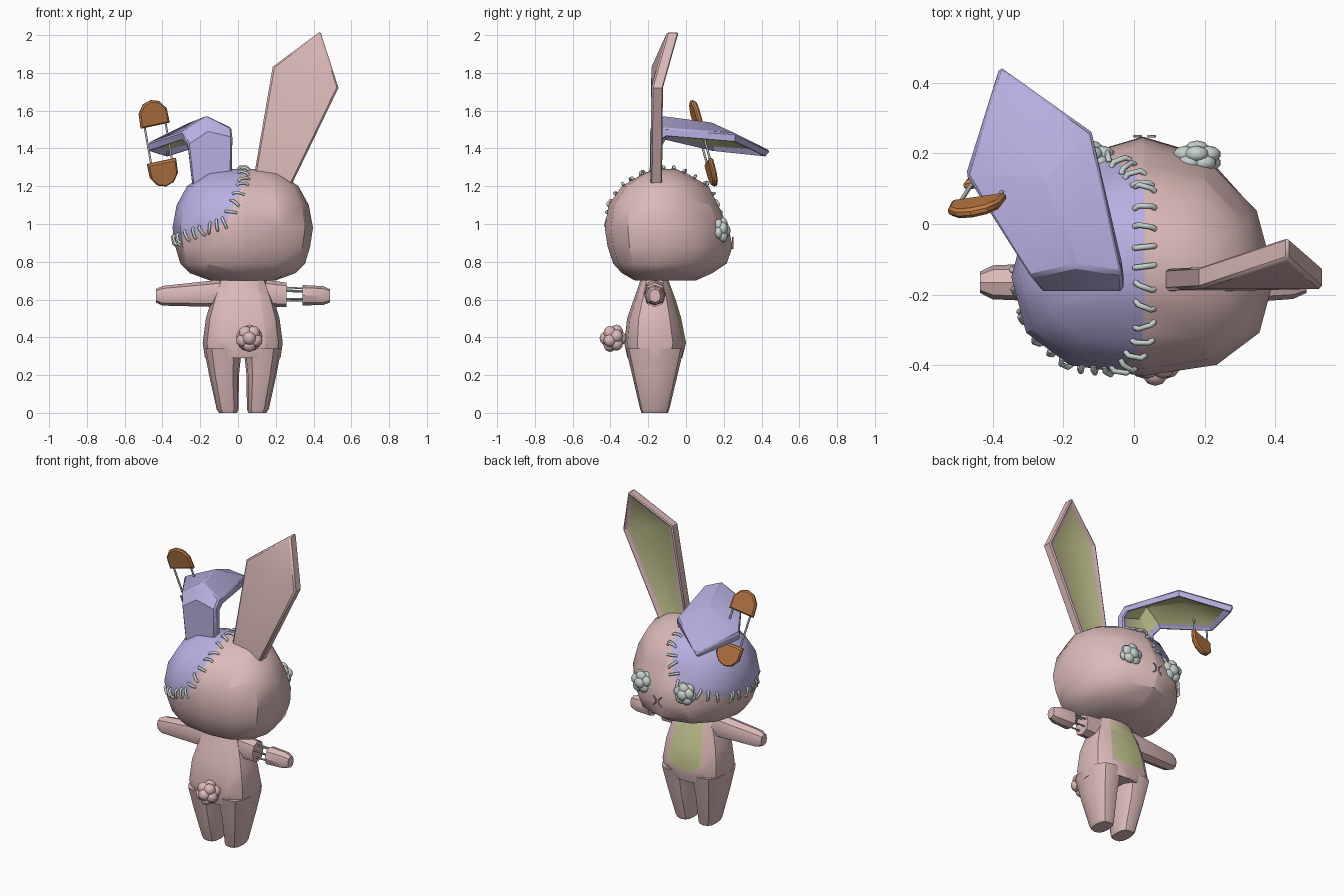
import bpy, bmesh, math, random
from mathutils import Vector as V
from mathutils.bvhtree import BVHTree

random.seed(3)
if "Cube" in bpy.data.objects:
    bpy.data.objects.remove(bpy.data.objects["Cube"])


def material(name, *rgb):
    m = bpy.data.materials.new(name)
    m.use_nodes = True
    m.diffuse_color = (*rgb, 1)
    m.node_tree.nodes["Principled BSDF"].inputs["Base Color"].default_value = (*rgb, 1)
    return m


pink = material("dusty pink", .72, .49, .49)
purple = material("lilac", .48, .43, .75)
olive = material("pale olive", .58, .58, .29)
orange = material("burnt orange", .53, .2, .06)
grey = material("pale grey thread", .57, .64, .61)
CX = .025  # middle of the body


def finish(name, bm, mats, angle=35):
    bmesh.ops.recalc_face_normals(bm, faces=bm.faces)
    me = bpy.data.meshes.new(name)
    bm.to_mesh(me)
    bm.free()
    ob = bpy.data.objects.new(name, me)
    bpy.context.collection.objects.link(ob)
    for m in mats:
        me.materials.append(m)
    bpy.ops.object.select_all(action='DESELECT')
    ob.select_set(True)
    bpy.context.view_layer.objects.active = ob
    bpy.ops.object.shade_smooth_by_angle(angle=math.radians(angle))
    return ob


def spow(c, p):
    return math.copysign(abs(c) ** (2 / p), c)


def ring(c, u, v, n=12, p=2.0):
    """Superellipse around c with half axes u and v."""
    turns = [2 * math.pi * i / n for i in range(n)]
    return [V(c) + V(u) * spow(math.cos(a), p) + V(v) * spow(math.sin(a), p) for a in turns]


def loft(rings):
    bm = bmesh.new()
    loops = [[bm.verts.new(p) for p in r] for r in rings]
    n = len(loops[0])
    for a, b in zip(loops, loops[1:]):
        for i in range(n):
            j = (i + 1) % n
            bm.faces.new((a[i], a[j], b[j], b[i]))
    bm.faces.new(loops[0][::-1])
    bm.faces.new(loops[-1])
    return bm


def paint_region(bm, planes, index, rule=lambda f: True):
    """Cut along planes; faces on the inner side of all of them get the colour."""
    for co, no in planes:
        geom = bm.verts[:] + bm.edges[:] + bm.faces[:]
        bmesh.ops.bisect_plane(bm, geom=geom, plane_co=co, plane_no=no, dist=1e-5)
    bm.normal_update()
    for f in bm.faces:
        c = f.calc_center_median()
        if rule(f) and all((c - V(co)).dot(V(no)) < 0 for co, no in planes):
            f.material_index = index


def strands(name, paths, mat, radius):
    cu = bpy.data.curves.new(name, 'CURVE')
    cu.dimensions = '3D'
    cu.bevel_depth = radius
    cu.bevel_resolution = 1
    cu.use_fill_caps = True
    for path in paths:
        s = cu.splines.new('POLY')
        s.points.add(len(path) - 1)
        for pt, co in zip(s.points, path):
            pt.co = (*co, 1)
    cu.materials.append(mat)
    bpy.context.collection.objects.link(bpy.data.objects.new(name, cu))


# Head: stacked rings, rounder at the back, pointed at the muzzle
HY = -.15
rings = []
for z, hx, back, front in [(.7, .17, -.27, .05), (.74, .28, -.34, .14), (.79, .33, -.385, .215),
                           (.88, .357, -.415, .247), (.98, .372, -.43, .225), (1.1, .35, -.41, .17),
                           (1.2, .295, -.34, .12), (1.265, .2, -.23, .01), (1.29, .1, -.17, -.05)]:
    a = ring((CX, HY, z), (hx, 0, 0), (0, front - HY, 0))
    b = ring((CX, HY, z), (hx, 0, 0), (0, HY - back, 0), p=2.4)
    rings.append(a[:7] + b[7:])
head = loft(rings)

# Lilac patch on the head, bounded by a convex seam
P0, P1, P2 = V((.03, 0, 1.22)), V((-.06, 0, 1.01)), V((-.35, 0, .91))


def seam_normal(a, b):
    d = (b - a).normalized()
    return V((-d.z, 0, d.x))


N0, N1, N2 = V((1, 0, 0)), seam_normal(P0, P1), seam_normal(P1, P2)
paint_region(head, [(P0, N0), (P0, N1), (P1, N2)], 1)

# Stitches across the seam
tree = BVHTree.FromBMesh(head)
rays = [(V((.03, .1 - .055 * i, 2)), V((0, 0, -1)), N0) for i in range(8)]
for side in (1, -1):
    for a, b, n, count in ((P0, P1, N1, 4), (P1, P2, N2, 7)):
        for i in range(count):
            p = a.lerp(b, (i + .3) / (count + .4))
            rays.append((V((p.x, 2 * side, p.z)), V((0, -side, 0)), n))
for i in range(5):
    rays.append((V((-2, -.25 + .06 * i, .915)), V((1, 0, 0)), N2))
stitches = []
for origin, direction, across in rays:
    hit, normal, _, _ = tree.ray_cast(origin, direction)
    if hit is None:
        continue
    d = (across - normal * across.dot(normal)).normalized()
    d = (d + normal.cross(d) * random.uniform(-.5, .5)).normalized() * .03
    ends = [tree.find_nearest(hit + d * s)[0] for s in (-1, 1)]
    mids = [hit + d * s + normal * .012 for s in (-.6, .6)]
    stitches.append([ends[0], *mids, ends[1]])
finish("head", head, [pink, purple])
strands("head_stitches", stitches, grey, .008)

# Torso with a belly panel
torso = loft([ring((CX, (y0 + y1) / 2, z), (hx, 0, 0), (0, (y1 - y0) / 2, 0), p=2.5)
              for z, hx, y0, y1 in [(.29, .2, -.31, -.02), (.37, .212, -.327, 0), (.5, .195, -.312, -.025),
                                    (.6, .165, -.277, -.055), (.72, .12, -.235, -.1)]])
belly = [((0, 0, .67), (0, 0, 1)), ((0, 0, .37), (0, 0, -1))]
for s in (1, -1):
    belly.append(((CX + s * .115, 0, .42), (s, 0, .12)))
    belly.append(((CX + s * .11, 0, .41), (s, 0, -1)))
paint_region(torso, belly, 1, lambda f: f.normal.y > .3)
finish("torso", torso, [pink, olive])

# Legs, mirrored about the middle of the body
for s, name in ((1, "left_leg"), (-1, "right_leg")):
    leg = loft([ring((CX + s * (i + o) / 2, (y0 + y1) / 2, z), (s * (o - i) / 2, 0, 0),
                     (0, (y1 - y0) / 2, 0), p=2.6)
                for z, i, o, y0, y1 in [(0, .03, .125, -.235, -.095), (.02, .022, .138, -.243, -.088),
                                        (.2, .02, .178, -.285, -.045), (.34, .005, .205, -.318, -.012)]])
    finish(name, leg, [pink])


# Arms: one whole, one with the hand hanging on by threads
def arm(name, sections):
    bm = loft([ring((x, -.165, z), (0, ry, 0), (0, 0, rz), 8, 2.3) for x, z, ry, rz in sections])
    finish(name, bm, [pink])


arm("right_arm", [(-.05, .635, .06, .075), (-.16, .63, .058, .068), (-.4, .62, .048, .052), (-.435, .62, .03, .035)])
arm("left_arm", [(.1, .635, .06, .075), (.256, .625, .056, .065)])
arm("left_hand", [(.342, .623, .055, .054), (.45, .621, .047, .05), (.488, .62, .03, .035)])
strands("arm_threads", [[V((.24, -.165 + y, .625 + z)), V((.36, -.165 + y, .622 + z * .9))]
                        for y, z in ((-.035, .02), (.035, .025), (-.02, -.03), (.025, -.02), (0, .04))], grey, .005)


# Ears: thick slabs from rows of three points with a sunken lining
def ear(name, rows, offsets, mat):
    bm = bmesh.new()
    outer = [[bm.verts.new(p) for p in r] for r in rows]
    inner = [[bm.verts.new(V(p) + V(o)) for p in r] for r, o in zip(rows, offsets)]
    last = len(rows) - 1
    for k in range(last):
        for j in range(2):
            for grid, index in ((outer, 0), (inner, 1)):
                f = bm.faces.new((grid[k][j], grid[k][j + 1], grid[k + 1][j + 1], grid[k + 1][j]))
                f.material_index = index
        for j in (0, 2):
            bm.faces.new((outer[k][j], outer[k + 1][j], inner[k + 1][j], inner[k][j]))
    for j in range(2):
        bm.faces.new((outer[0][j], outer[0][j + 1], inner[0][j + 1], inner[0][j]))
    bmesh.ops.remove_doubles(bm, verts=bm.verts, dist=1e-4)
    bmesh.ops.recalc_face_normals(bm, faces=bm.faces)
    lining = [f for f in bm.faces if f.material_index == 1]
    rim = bmesh.ops.inset_region(bm, faces=lining, thickness=.035, depth=-.012, use_even_offset=True)
    for f in rim["faces"]:
        f.material_index = 0
    ob = finish(name, bm, [mat, olive], 30)
    bevel = ob.modifiers.new("soft_edges", 'BEVEL')
    bevel.width = .009
    bevel.limit_method = 'ANGLE'
    bevel.angle_limit = math.radians(50)


along, sideways = V((.305, 0, .952)), V((.952, 0, -.305))
upright = []
for v, half in ((-.08, .088), (.59, .183), (.845, 0)):
    base = V((.178, -.19 + max(0, v - .57) * .33, 1.215)) + along * v
    upright.append([base + sideways * half * s for s in (-1, 0, 1)])
ear("left_ear", upright, [(0, .065, 0)] * 3, pink)

folded = [[(-.235, -.19, 1.15), (-.135, -.19, 1.15), (-.035, -.19, 1.15)],
          [(-.265, -.19, 1.42), (-.16, -.19, 1.49), (-.03, -.19, 1.46)],
          [(-.295, -.15, 1.49), (-.165, -.12, 1.575), (-.035, -.14, 1.51)],
          [(-.475, .14, 1.43), (-.25, .13, 1.54), (-.12, .26, 1.48)],
          [(-.38, .45, 1.385)] * 3]
ear("right_ear", folded, [(0, .06, 0), (0, .06, -.02), (0, .04, -.05), (0, 0, -.05), (0, -.03, -.035)], purple)

# Safety pin through the folded ear
top, down = V((-.462, .03, 1.655)), V((.08, .125, -.455))
length = down.length
down.normalize()
wide = V((.97, .14, .21)).normalized()
thick = wide.cross(down).normalized() * .014


def pin(u, v):
    return top + wide * u + down * v


half_cap = [(.079, .14), (.076, .06), (.045, .015)]
cap = half_cap + [(0, 0)] + [(-u, v) for u, v in half_cap[::-1]]
for name, place in (("pin_head", lambda v: v), ("pin_clasp", lambda v: length - v)):
    outline = [pin(u, place(v)) for u, v in cap]
    mid = sum(outline, V()) / len(outline)
    finish(name, loft([[mid + (p - mid) * k + thick * t for p in outline]
                       for k, t in ((.88, -1), (1, -.4), (1, .4), (.88, 1))]), [orange])
strands("pin_wires", [[pin(u, .1), pin(u, length - .1)] for u in (-.057, .057)], grey, .006)


# Puffs: lobes at the corners of an icosahedron, one facing outward
def puff(name, centre, radius, depth, mat):
    bm = bmesh.new()
    spots = [V((0, 1, 0)), V((0, -1, 0))]
    for s in (1, -1):
        for i in range(5):
            a = math.radians(72 * i + 90 * s)
            spots.append(V((.894 * math.cos(a), .447 * s, .894 * math.sin(a))))
    for spot in spots:
        new = bmesh.ops.create_icosphere(bm, subdivisions=2, radius=radius * .5)["verts"]
        bmesh.ops.translate(bm, verts=new, vec=spot * radius * .55)
    bmesh.ops.scale(bm, verts=bm.verts, vec=(1, depth, 1))
    bmesh.ops.translate(bm, verts=bm.verts, vec=centre)
    finish(name, bm, [mat])


puff("tail", (.06, -.385, .395), .073, .95, pink)
puff("left_eye", (.178, .185, .965), .07, .7, grey)
puff("right_eye", (-.122, .185, .965), .07, .7, grey)

# Nose: two small arcs back to back
strands("nose", [[V((.03 + s * x, .248, .9 + z)) for x, z in ((.03, .03), (.01, .012), (.01, -.012), (.03, -.03))]
                 for s in (1, -1)], pink, .004)
